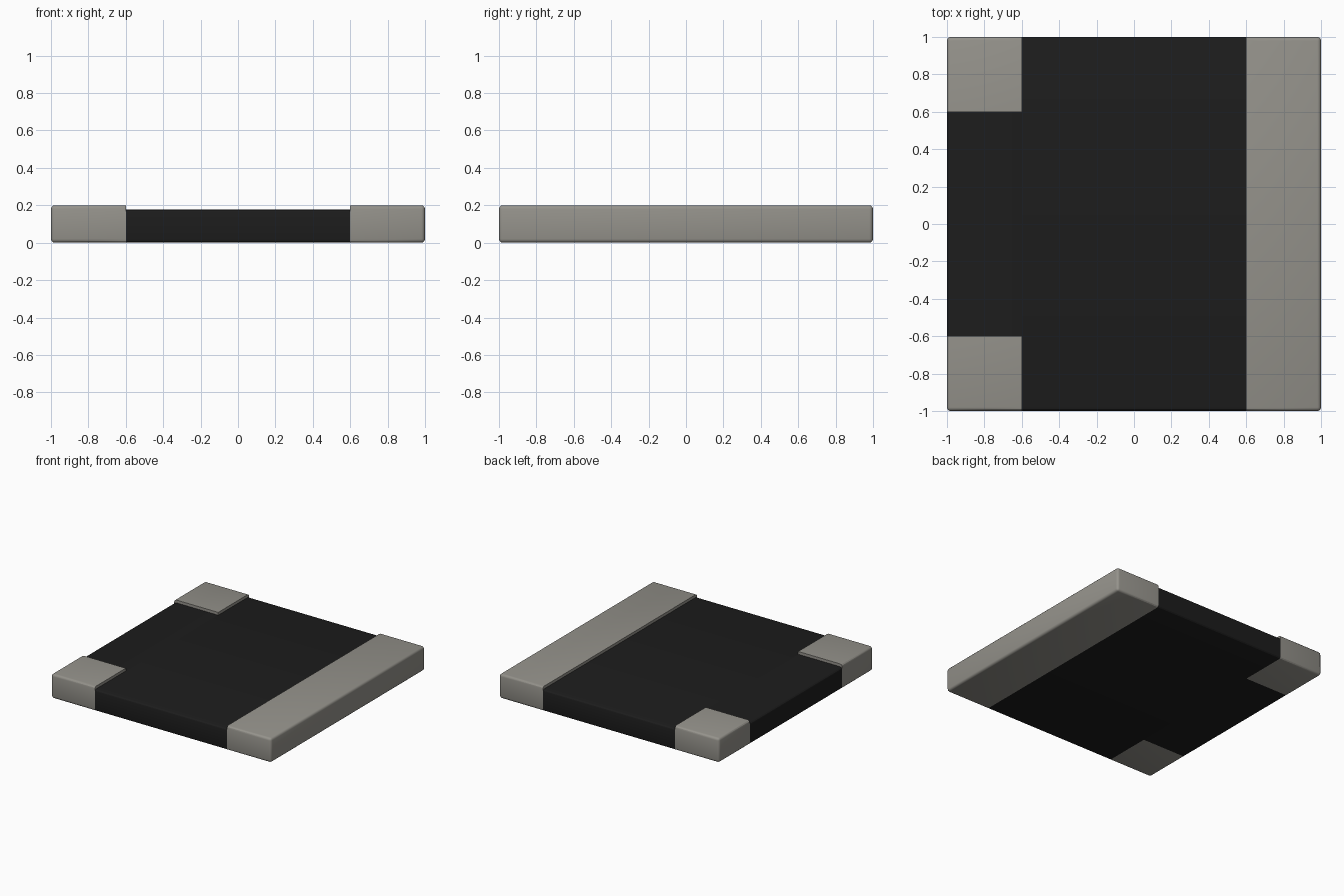
import bpy, bmesh
from mathutils import Matrix

if "Cube" in bpy.data.objects:
    bpy.data.objects.remove(bpy.data.objects["Cube"])


def material(name, color):
    m = bpy.data.materials.new(name)
    m.diffuse_color = (*color, 1)
    m.use_nodes = True
    m.node_tree.nodes["Principled BSDF"].inputs["Base Color"].default_value = m.diffuse_color
    return m


def rounded_slab(height):
    """2 x 2 slab with softly rounded outer edges."""
    bm = bmesh.new()
    bmesh.ops.create_cube(bm, size=1, matrix=Matrix.Translation((0, 0, height / 2))
                          @ Matrix.Diagonal((2, 2, height, 1)))
    bmesh.ops.bevel(bm, geom=bm.edges[:], offset=0.02, segments=3,
                    profile=0.5, affect='EDGES')
    return bm


def trim(bm, axis, limit, keep_above, cap):
    """Cut the slab across an axis and keep one side."""
    co, no = [0, 0, 0], [0, 0, 0]
    co[axis], no[axis] = limit, 1
    res = bmesh.ops.bisect_plane(bm, geom=bm.verts[:] + bm.edges[:] + bm.faces[:],
                                 plane_co=co, plane_no=no,
                                 clear_inner=keep_above, clear_outer=not keep_above)
    if cap:
        edges = [e for e in res['geom_cut'] if isinstance(e, bmesh.types.BMEdge)]
        bmesh.ops.edgeloop_fill(bm, edges=edges)


def finish(name, bm, mat):
    bmesh.ops.recalc_face_normals(bm, faces=bm.faces[:])
    me = bpy.data.meshes.new(name)
    bm.to_mesh(me)
    bm.free()
    me.materials.append(mat)
    ob = bpy.data.objects.new(name, me)
    bpy.context.collection.objects.link(ob)
    bpy.ops.object.select_all(action='DESELECT')
    ob.select_set(True)
    bpy.context.view_layer.objects.active = ob
    bpy.ops.object.shade_smooth_by_angle()
    return ob


stone = material("stone", (0.3, 0.29, 0.26))
asphalt = material("asphalt", (0.012, 0.012, 0.012))
INNER, TOP, ROAD_TOP = 0.6, 0.2, 0.177

# Long pavement strip on the right
bm = rounded_slab(TOP)
trim(bm, 0, INNER, True, True)
finish("pavement_strip", bm, stone)

# Two pavement corners on the left
for side, name in ((1, "back"), (-1, "front")):
    bm = rounded_slab(TOP)
    trim(bm, 0, -INNER, False, True)
    trim(bm, 1, side * INNER, side > 0, True)
    finish("pavement_corner_" + name, bm, stone)

# Main road running front to back
bm = rounded_slab(ROAD_TOP)
trim(bm, 0, INNER, False, False)
trim(bm, 0, -INNER, True, False)
finish("main_road", bm, asphalt)

# Side road branching to the left
bm = rounded_slab(ROAD_TOP)
trim(bm, 0, -INNER, False, False)
trim(bm, 1, INNER, False, False)
trim(bm, 1, -INNER, True, False)
finish("side_road", bm, asphalt)
